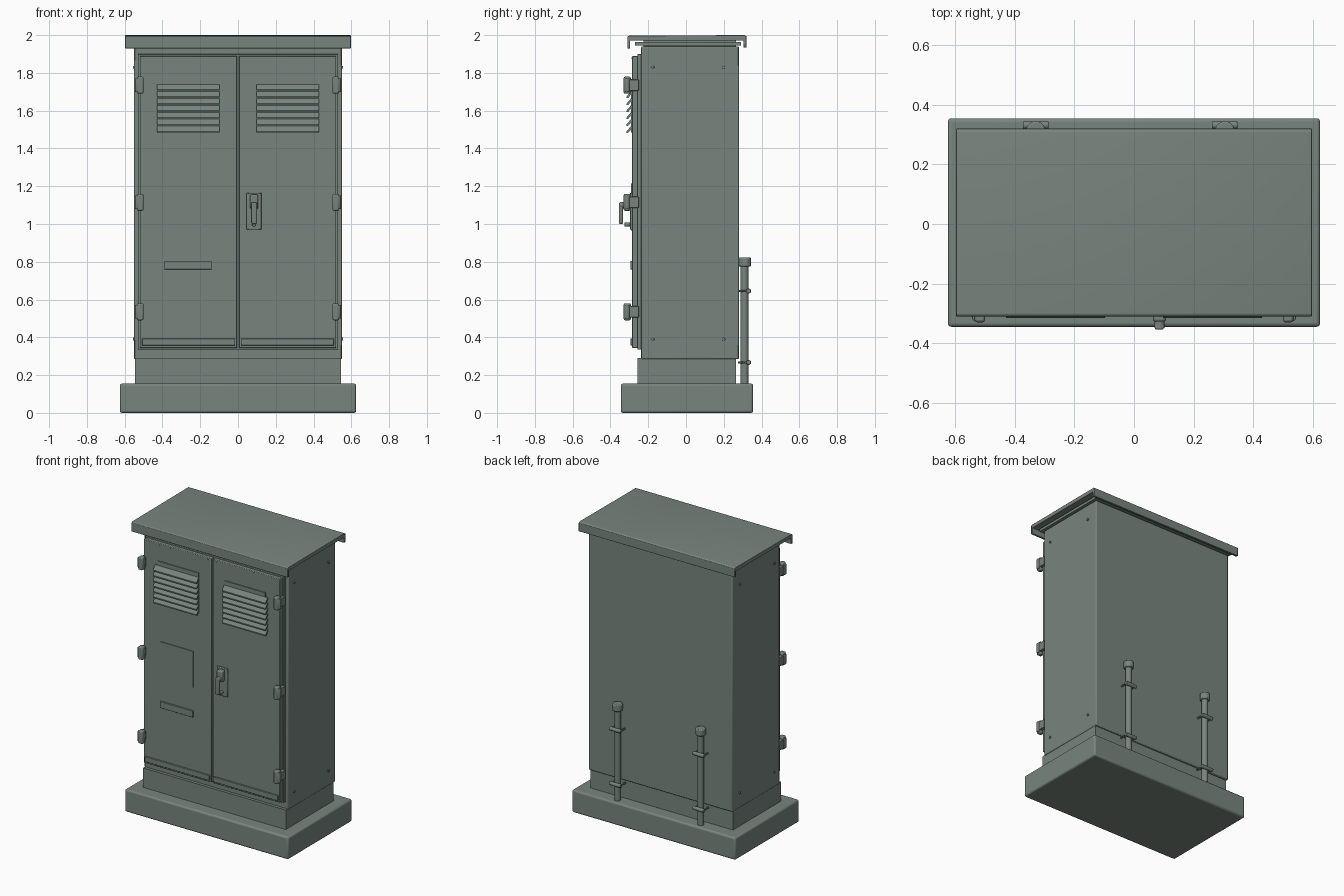
import bpy, math
from mathutils import Matrix, Vector

if "Cube" in bpy.data.objects:
    bpy.data.objects.remove(bpy.data.objects["Cube"])

paint = bpy.data.materials.new("grey_green_paint")
paint.diffuse_color = (0.19, 0.235, 0.21, 1)
paint.use_nodes = True
paint.node_tree.nodes["Principled BSDF"].inputs["Base Color"].default_value = paint.diffuse_color


def finish(ob, name, bevel=0.0, segments=2):
    ob.name = name
    ob.data.name = name
    ob.data.materials.append(paint)
    if bevel:
        mod = ob.modifiers.new("bevel", 'BEVEL')
        mod.width = bevel
        mod.segments = segments
        mod.limit_method = 'ANGLE'
    bpy.ops.object.select_all(action='DESELECT')
    ob.select_set(True)
    bpy.context.view_layer.objects.active = ob
    bpy.ops.object.shade_smooth_by_angle(angle=math.radians(35))
    return ob


def box(name, x, y, z, bevel=0.0, segments=2):
    """Box from (min, max) ranges."""
    bpy.ops.mesh.primitive_cube_add(size=1)
    ob = bpy.context.object
    size = [b - a for a, b in (x, y, z)]
    mid = [(a + b) / 2 for a, b in (x, y, z)]
    ob.data.transform(Matrix.Translation(mid) @ Matrix.Diagonal((*size, 1)))
    return finish(ob, name, bevel, segments)


def rod(name, start, end, radius, sides=16, bevel=0.0):
    start, end = Vector(start), Vector(end)
    d = end - start
    bpy.ops.mesh.primitive_cylinder_add(vertices=sides, radius=radius, depth=d.length)
    ob = bpy.context.object
    turn = d.to_track_quat('Z', 'Y').to_matrix().to_4x4()
    ob.data.transform(Matrix.Translation((start + end) / 2) @ turn)
    return finish(ob, name, bevel)


def extrude_x(name, profile, x0, x1, bevel=0.0):
    """Closed (y, z) profile extruded along x."""
    n = len(profile)
    verts = [(x, y, z) for x in (x0, x1) for y, z in profile]
    faces = [tuple(range(n))[::-1], tuple(range(n, 2 * n))]
    faces += [(i, (i + 1) % n, n + (i + 1) % n, n + i) for i in range(n)]
    me = bpy.data.meshes.new(name)
    me.from_pydata(verts, [], faces)
    ob = bpy.data.objects.new(name, me)
    bpy.context.collection.objects.link(ob)
    bpy.context.view_layer.objects.active = ob
    bpy.ops.object.select_all(action='DESELECT')
    ob.select_set(True)
    bpy.ops.object.mode_set(mode='EDIT')
    bpy.ops.mesh.select_all(action='SELECT')
    bpy.ops.mesh.normals_make_consistent(inside=False)
    bpy.ops.object.mode_set(mode='OBJECT')
    return finish(ob, name, bevel)


# Foundation, plinth and cabinet body
box("foundation", (-0.625, 0.625), (-0.345, 0.355), (0, 0.155), 0.012, 3)
box("plinth", (-0.545, 0.545), (-0.257, 0.265), (0.15, 0.29))
box("cabinet_body", (-0.55, 0.55), (-0.237, 0.28), (0.285, 1.94), 0.006)
box("door_frame", (-0.53, 0.53), (-0.258, -0.23), (0.335, 1.9), 0.003)

# Roof: thin plate with lips folded down at front and back
extrude_x("roof", [(-0.31, 1.93), (-0.31, 1.992), (-0.302, 1.997), (0.31, 2.0),
                   (0.32, 1.994), (0.32, 1.935), (0.305, 1.935), (0.305, 1.972),
                   (-0.296, 1.972), (-0.296, 1.93)], -0.597, 0.597, 0.002)
box("roof_gasket", (-0.56, 0.56), (-0.27, 0.29), (1.946, 1.964))
box("roof_spacer", (-0.53, 0.53), (-0.225, 0.265), (1.935, 1.975))

for s, side in ((-1, "left"), (1, "right")):
    def span(a, b):
        return tuple(sorted((s * a, s * b)))

    # Door leaf with drip strip and top screws
    box(side + "_door", span(0.005, 0.52), (-0.285, -0.255), (0.343, 1.89), 0.004)
    box(side + "_drip_strip", span(0.015, 0.508), (-0.295, -0.28), (0.357, 0.393), 0.003)
    for x in (0.03, 0.32, 0.4):
        rod(side + "_door_screw", (s * x, -0.28, 1.877), (s * x, -0.288, 1.877), 0.004, 8)

    # Vent: backing plate and slanted louvres
    box(side + "_vent_plate", span(0.1, 0.412), (-0.291, -0.28), (1.485, 1.768))
    for i in range(7):
        z = 1.482 + i * 0.0368
        extrude_x(side + "_louvre", [(-0.284, z + 0.036), (-0.291, z + 0.036), (-0.315, z + 0.008),
                                     (-0.315, z), (-0.307, z), (-0.284, z + 0.026)],
                  *span(0.097, 0.43))

    # Hinges
    for z in (1.735, 1.115, 0.535):
        box(side + "_hinge", span(0.5, 0.535), (-0.33, -0.292), (z - 0.045, z + 0.045), 0.008)
        box(side + "_hinge_leaf", span(0.505, 0.54), (-0.3, -0.25), (z - 0.03, z + 0.03), 0.003)
        rod(side + "_hinge_pin", (s * 0.53, -0.312, z - 0.036), (s * 0.53, -0.312, z + 0.036),
            0.015, 12, 0.003)

    # Side screws
    for y in (-0.175, 0.2):
        for z in (0.39, 1.83):
            rod(side + "_side_screw", (s * 0.545, y, z), (s * 0.557, y, z), 0.008, 12, 0.002)

# Notice plate and label on the left door
box("notice_plate", (-0.39, -0.14), (-0.29, -0.28), (0.965, 1.215))
box("label_holder", (-0.39, -0.14), (-0.295, -0.28), (0.76, 0.805), 0.002)

# Handle on the right door
box("handle_plate", (0.045, 0.125), (-0.297, -0.28), (0.97, 1.165), 0.004)
box("handle_housing", (0.063, 0.107), (-0.328, -0.29), (1.08, 1.155), 0.008)
rod("handle_spindle", (0.085, -0.29, 1.1), (0.085, -0.35, 1.1), 0.017)
box("handle_lever", (0.07, 0.1), (-0.355, -0.334), (1.0, 1.115), 0.007, 3)
rod("handle_lock", (0.085, -0.29, 0.997), (0.085, -0.325, 0.997), 0.011, 12, 0.002)

# Conduits on the back with caps and clamps
for x in (-0.33, 0.305):
    rod("conduit", (x, 0.31, 0.15), (x, 0.31, 0.79), 0.021)
    rod("conduit_cap", (x, 0.312, 0.775), (x, 0.312, 0.822), 0.033, 20, 0.006)
    for z in (0.645, 0.267):
        rod("conduit_clamp", (x - 0.043, 0.332, z), (x + 0.043, 0.332, z), 0.013, 12, 0.003)
        for dx in (-0.034, 0.034):
            rod("clamp_bolt", (x + dx, 0.275, z), (x + dx, 0.332, z), 0.006, 8)
